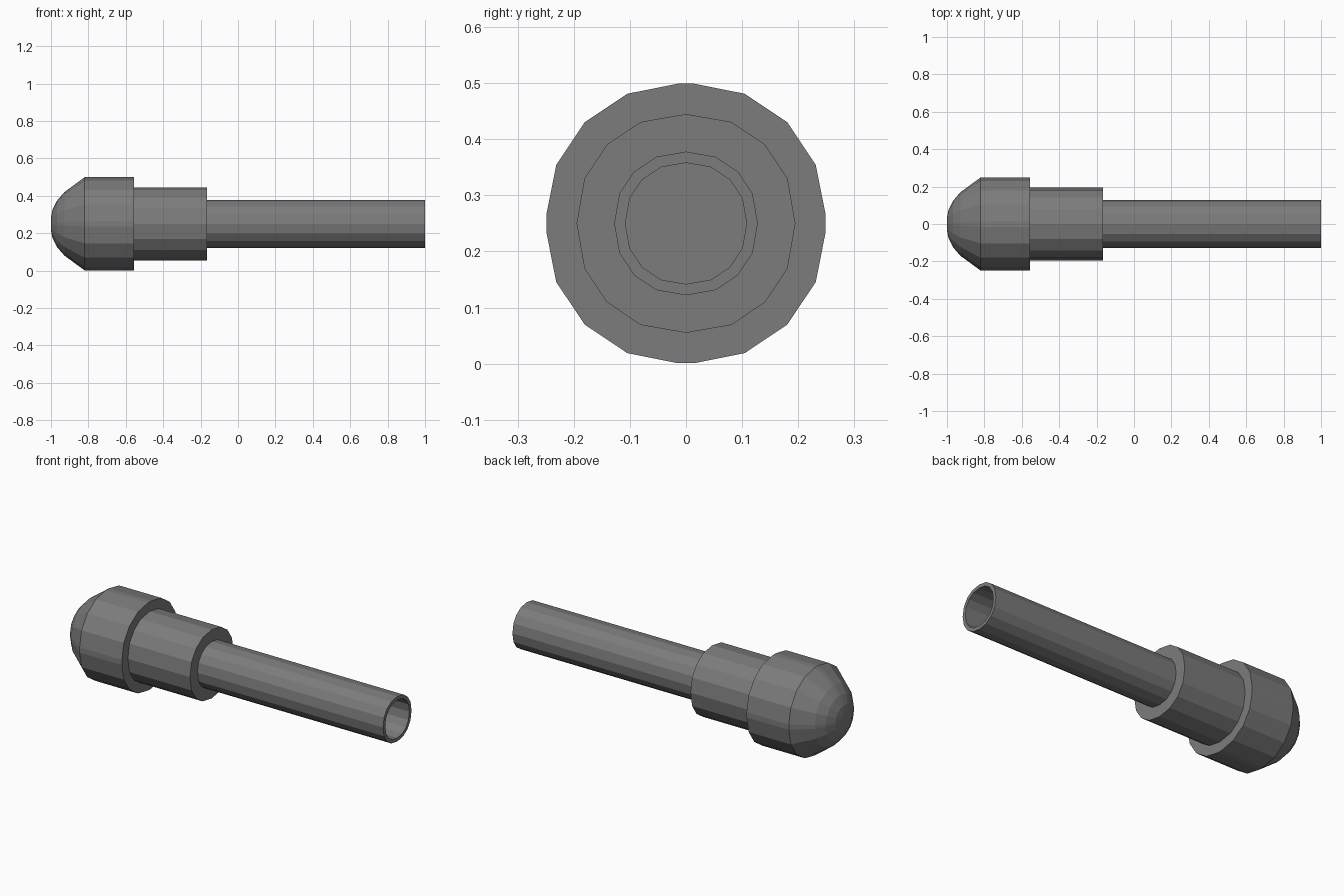
import bpy, bmesh, math

if "Cube" in bpy.data.objects:
    bpy.data.objects.remove(bpy.data.objects["Cube"])

grey = bpy.data.materials.new("dark grey")
grey.diffuse_color = (0.2, 0.2, 0.2, 1)
grey.use_nodes = True
grey.node_tree.nodes["Principled BSDF"].inputs["Base Color"].default_value = grey.diffuse_color
CENTRE_Z = 0.25


def section(radius, offset, flats):
    """Ring of four quarter arcs, optionally joined by short flats."""
    pts = []
    for q in range(4):
        c, s = round(math.cos(q * math.pi / 2)), round(math.sin(q * math.pi / 2))
        for i in range(5 if flats else 4):
            a = i * math.pi / 8
            y = offset + (radius - offset) * math.cos(a)
            z = offset + (radius - offset) * math.sin(a)
            if i == 0 and not flats:
                y, z = radius, 0
            pts.append((y * c - z * s, y * s + z * c))
    return pts


def loft(name, profile, offset, flats=False):
    """Skin (x, radius) stations along x and cap both ends."""
    bm = bmesh.new()
    rings = []
    for x, r in profile:
        pts = section(r, offset * r, flats)
        rings.append([bm.verts.new((x, y, z + CENTRE_Z)) for y, z in pts])
    for a, b in zip(rings, rings[1:]):
        for i in range(len(a)):
            j = (i + 1) % len(a)
            bm.faces.new((a[i], a[j], b[j], b[i]))
    bm.faces.new(rings[0])
    bm.faces.new(rings[-1])
    bmesh.ops.recalc_face_normals(bm, faces=bm.faces)
    mesh = bpy.data.meshes.new(name)
    bm.to_mesh(mesh)
    bm.free()
    mesh.materials.append(grey)
    obj = bpy.data.objects.new(name, mesh)
    bpy.context.collection.objects.link(obj)
    return obj


# Domed head with a straight rim
loft("domed_head", [(-1, 0.035), (-0.992, 0.075), (-0.967, 0.125), (-0.928, 0.17),
                    (-0.82, 0.249), (-0.555, 0.249)], 0.06, True)
# Stepped sleeve behind the head
loft("sleeve", [(-0.56, 0.195), (-0.165, 0.195)], 0.05)
# Hollow tube, skinned outside, over the lip and back down the bore
loft("tube", [(-0.17, 0.128), (1, 0.128), (1, 0.108), (-0.16, 0.108)], 0.05)
